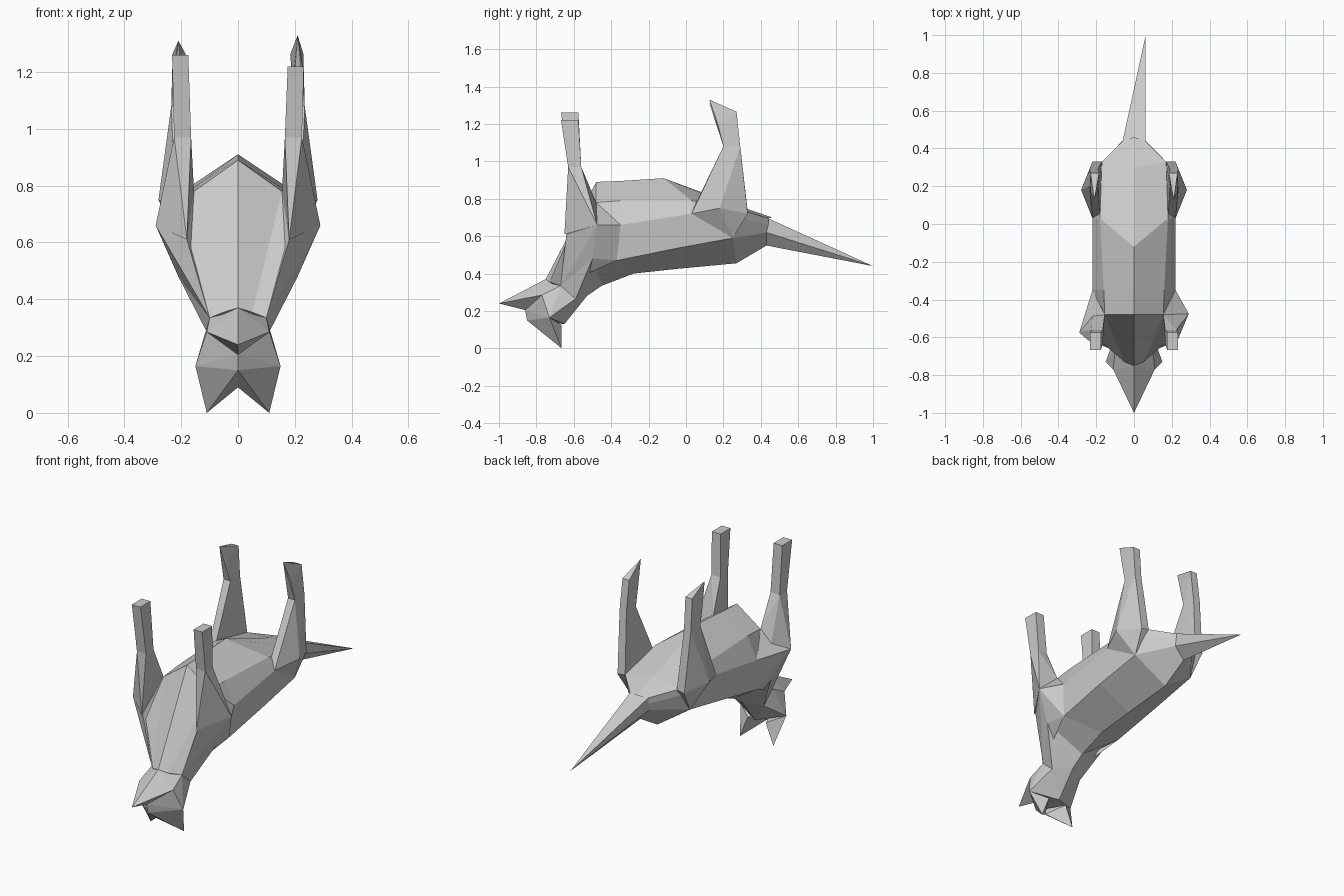
import bpy, bmesh

if "Cube" in bpy.data.objects:
    bpy.data.objects.remove(bpy.data.objects["Cube"])


def finish(name, bm):
    bmesh.ops.recalc_face_normals(bm, faces=bm.faces)
    mesh = bpy.data.meshes.new(name)
    bm.to_mesh(mesh)
    bm.free()
    bpy.context.collection.objects.link(bpy.data.objects.new(name, mesh))


def both(points):
    return list({(s * x + 0.0, y, z) for x, y, z in points for s in (1, -1)})


def hull(name, points):
    bm = bmesh.new()
    for p in points:
        bm.verts.new(p)
    res = bmesh.ops.convex_hull(bm, input=bm.verts)
    extra = [v for v in bm.verts if not v.link_faces]
    bmesh.ops.delete(bm, geom=extra, context='VERTS')
    bmesh.ops.dissolve_limit(bm, angle_limit=0.02, verts=bm.verts, edges=bm.edges)
    finish(name, bm)


def loft(name, halves):
    """Skin half sections (belly to spine), each reflected across x = 0."""
    bm = bmesh.new()
    rings = []
    for half in halves:
        full = half + [(-x, y, z) for x, y, z in half[-2:0:-1]]
        rings.append([bm.verts.new(p) for p in full])
    for a, b in zip(rings, rings[1:]):
        n = len(a)
        for i in range(n):
            j = (i + 1) % n
            bm.faces.new((a[i], a[j], b[j], b[i]))
    bm.faces.new(rings[0])
    bm.faces.new(rings[-1])
    finish(name, bm)


def quad(x0, x1, y0, y1, z):
    return [(x, y, z) for x in (x0, x1) for y in (y0, y1)]


# Torso, lying on its back: belly, belly edge, flank, back edge, spine
loft("torso", [
    [(0, -.75, .37), (.05, -.73, .355), (.10, -.67, .335), (.10, -.59, .265), (0, -.53, .28)],
    [(0, -.48, .89), (.155, -.48, .78), (.18, -.62, .61), (.21, -.50, .48), (0, -.45, .335)],
    [(0, -.35, .895), (.16, -.35, .79), (.22, -.35, .66), (.20, -.37, .47), (0, -.28, .40)],
    [(0, -.12, .91), (.18, .03, .79), (.22, .03, .72), (.205, -.05, .535), (0, -.05, .425)],
    [(0, .30, .755), (.17, .33, .73), (.21, .28, .70), (.20, .25, .59), (0, .27, .455)],
    [(0, .46, .70), (.06, .44, .695), (.062, .44, .66), (.06, .43, .62), (0, .43, .55)],
])

# Tail, swung slightly to one side
hull("tail", both([(.06, .44, .695), (.06, .43, .62), (0, .43, .55)]) + [(.062, 1.0, .44)])

# Head
hull("skull", both([(0, -.75, .37), (.10, -.67, .335), (.10, -.59, .265), (0, -.53, .28),
                    (.11, -.77, .285), (.15, -.73, .165), (0, -.86, .205),
                    (0, -.85, .15), (0, -.65, .13)]))
hull("muzzle", both([(0, -1, .24), (.11, -.77, .285), (0, -.75, .37), (0, -.86, .205)]))

for side, s in (("right", 1), ("left", -1)):
    def part(name, points):
        hull(side + "_" + name, [(s * x, y, z) for x, y, z in points])

    # Ear
    part("ear", [(0, -.85, .15), (.15, -.73, .165), (.11, -.665, 0),
                 (0, -.77, .09), (.06, -.665, .125)])

    # Front leg: the left elbow and paw are posed differently
    elbow = (.29, -.475 if s > 0 else -.575, .66)
    paw = 1.22 if s > 0 else 1.26
    knee = quad(.165, .225, -.63, -.56, .97)
    part("shoulder", [elbow, (.18, -.64, .61), (.155, -.48, .78), (.21, -.50, .48),
                      (.22, -.35, .66), (.20, -.37, .47), (.10, -.67, .335)])
    part("front_upper_leg", [elbow, (.18, -.65, .61), (.155, -.48, .78),
                             (.22, -.475, .66)] + knee)
    part("front_lower_leg", knee + quad(.175, .232, -.668, -.575, paw))

    # Hind leg
    hock = quad(.19, .235, .20, .29, 1.08)
    part("thigh", [(.28, .18, .75), (.22, .03, .72), (.18, .04, .75), (.20, .25, .59),
                   (.17, .33, .73), (.22, .33, .72)] + hock)
    toe = 1.33 if s > 0 else 1.31
    part("hind_lower_leg", hock + quad(.185, .23, .185, .27, 1.265)[1::2]
         + [(.195, .17, 1.2), (.23, .17, 1.2), (.21, .125, toe)])
